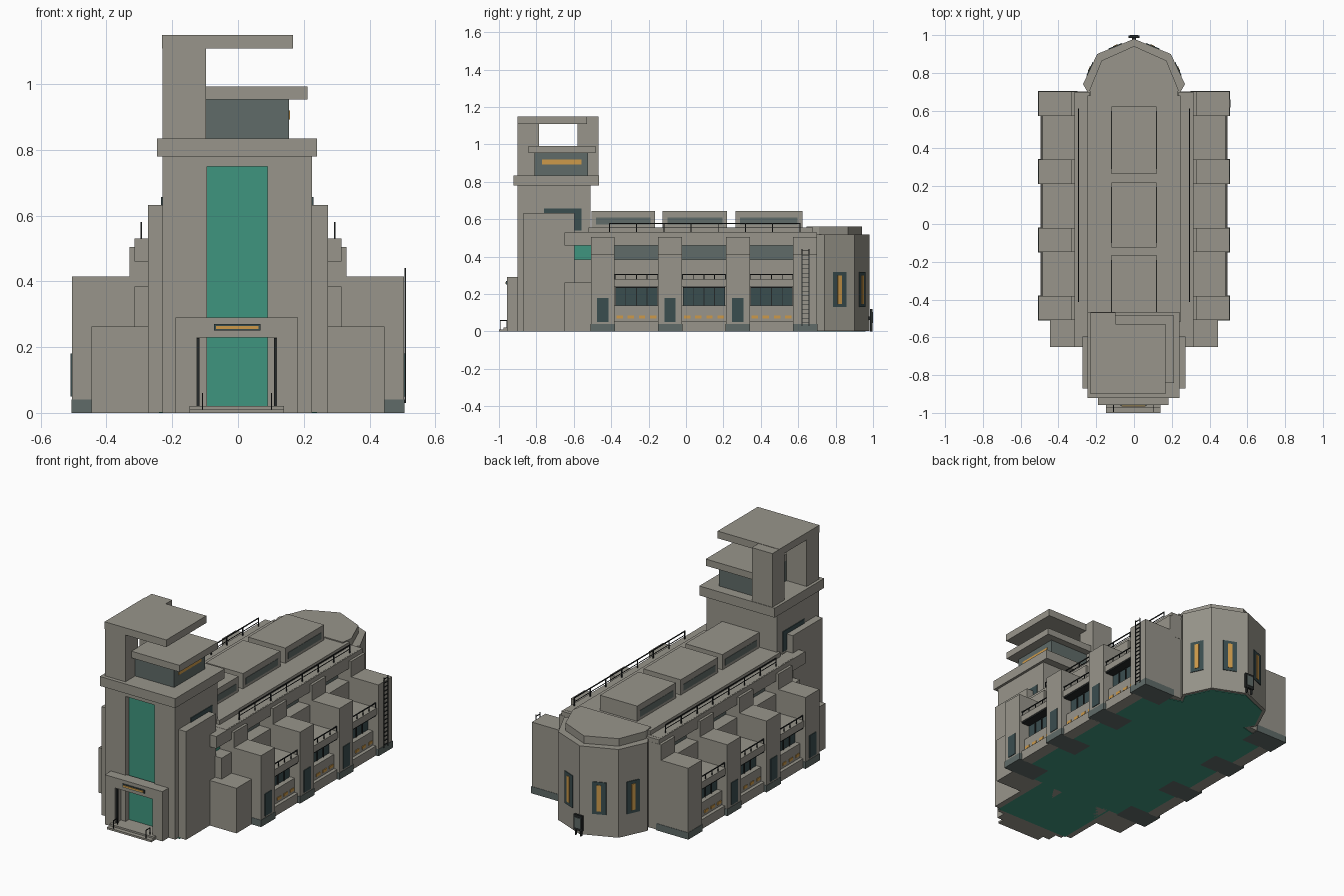
import bpy, bmesh, math
from mathutils import Matrix, Vector


def mat(name, rgb):
    m = bpy.data.materials.new(name)
    m.diffuse_color = [(c / 255 / 12.92 if c < 11 else ((c / 255 + 0.055) / 1.055) ** 2.4) for c in rgb] + [1]
    return m


STONE = mat("warm grey stone", (152, 149, 139))
SLATE = mat("slate grey", (96, 107, 104))
GLASS = mat("dark glass", (58, 77, 79))
TEAL = mat("teal interior", (63, 149, 126))
AMBER = mat("amber light", (205, 154, 74))
METAL = mat("dark metal", (36, 40, 40))


def finish(name, bm, material):
    bmesh.ops.recalc_face_normals(bm, faces=bm.faces)
    me = bpy.data.meshes.new(name)
    bm.to_mesh(me)
    bm.free()
    me.materials.append(material)
    ob = bpy.data.objects.new(name, me)
    bpy.context.collection.objects.link(ob)
    return ob


def boxes(name, material, items, both=False):
    """items: (x0, x1, y0, y1, z0, z1); both mirrors them across x = 0"""
    bm = bmesh.new()
    if both:
        items = list(items) + [(-b, -a, c, d, e, f) for a, b, c, d, e, f in items]
    for x0, x1, y0, y1, z0, z1 in items:
        m = Matrix.Translation(((x0 + x1) / 2, (y0 + y1) / 2, (z0 + z1) / 2))
        m = m @ Matrix.Diagonal((x1 - x0, y1 - y0, z1 - z0, 1))
        bmesh.ops.create_cube(bm, size=1, matrix=m)
    return finish(name, bm, material)


def prism(name, material, pts, z0, z1):
    """half outline (x > 0, front to back) mirrored and extruded upward"""
    pts = pts + [(-x, y) for x, y in reversed(pts) if x > 0]
    bm = bmesh.new()
    f = bm.faces.new([bm.verts.new((x, y, z0)) for x, y in pts])
    r = bmesh.ops.extrude_face_region(bm, geom=[f])
    bmesh.ops.translate(bm, vec=(0, 0, z1 - z0), verts=[v for v in r["geom"] if isinstance(v, bmesh.types.BMVert)])
    return finish(name, bm, material)


piers = [-0.445, -0.085, 0.277, 0.637]
bays = [-0.265, 0.096, 0.457]
B = 0.003  # walls start just above the teal floor

# --- floor and interior core
apse = [(0.235, 0.68), (0.27, 0.74), (0.195, 0.90), (0, 0.98)]
prism("interior_floor", TEAL, [(0.24, -0.88), (0.24, -0.50), (0.3, -0.50), (0.3, 0.66)] + [(0.22, 0.68), (0.25, 0.74), (0.18, 0.885), (0, 0.96)], 0, B)
boxes("bay_floor", TEAL, [(0.3, 0.42, y - 0.115, y + 0.115, 0, B) for y in bays], True)
boxes("interior_core", TEAL, [(-0.24, 0.24, -0.60, 0.68, B, 0.52)])

# --- hall walls with clerestory openings
boxes("hall_wall", STONE, [(0.24, 0.315, -0.60, 0.70, B, 0.385),
                           (0.235, 0.315, -0.65, 0.70, 0.46, 0.53),
                           (0.235, 0.315, 0.69, 0.70, B, 0.53)], True)
boxes("hall_roof", STONE, [(-0.31, 0.31, -0.55, 0.68, 0.52, 0.531), (-0.245, 0.245, -0.52, 0.68, 0.53, 0.556)])
boxes("clerestory_glass", SLATE, [(0.24, 0.243, y - 0.12, y + 0.12, 0.385, 0.46) for y in bays], True)

# --- piers stepping up along both sides
boxes("pier", STONE, [(0.30, 0.505, y - 0.064, y + 0.064, 0.04, 0.415) for y in piers] +
      [(0.24, 0.33, y - 0.064, y + 0.064, 0.38, 0.505) for y in piers], True)
boxes("pier_plinth", SLATE, [(0.30, 0.507, y - 0.066, y + 0.066, 0, 0.04) for y in piers], True)
boxes("pier_door", GLASS, [(0.504, 0.509, y - 0.03, y + 0.03, 0.05, 0.18) for y in piers[:3]], True)

# --- aisle bays with windows, balcony and lights
boxes("aisle", STONE, [(0.30, 0.43, -0.50, 0.69, B, 0.25)], True)
boxes("bay_base", STONE, [(0.42, 0.47, y - 0.12, y + 0.12, 0, 0.138) for y in bays] +
      [(0.42, 0.49, y - 0.12, y + 0.12, 0, 0.055) for y in bays], True)
boxes("balcony", STONE, [(0.30, 0.495, y - 0.12, y + 0.12, 0.24, 0.278) for y in bays], True)
boxes("bay_window", GLASS, [(0.43, 0.44, y - 0.113, y + 0.113, 0.138, 0.24) for y in bays], True)
boxes("bay_mullion", METAL, [(0.438, 0.446, y + d - 0.002, y + d + 0.002, 0.138, 0.24)
                             for y in bays for d in (-0.057, 0, 0.057)] +
      [(0.44, 0.492, y - 0.113, y + 0.113, 0.232, 0.241) for y in bays], True)
boxes("bay_light", AMBER, [(0.469, 0.474, y + d - 0.017, y + d + 0.017, 0.07, 0.086)
                           for y in bays for d in (-0.09, -0.03, 0.03, 0.09)], True)
rail = []
for y in bays:
    rail.append((0.485, 0.49, y - 0.118, y + 0.118, 0.303, 0.308))
    rail += [(0.485, 0.489, y + d - 0.002, y + d + 0.002, 0.278, 0.305) for d in (-0.115, -0.057, 0, 0.057, 0.115)]
boxes("balcony_railing", METAL, rail, True)

# --- roof railing
boxes("roof_railing", METAL, [(0.292, 0.297, -0.41, 0.61, 0.575, 0.58), (0.293, 0.296, -0.41, 0.61, 0.553, 0.556)] +
      [(0.292, 0.297, -0.41 + i * 0.1455 - 0.002, -0.41 + i * 0.1455 + 0.003, 0.53, 0.58) for i in range(8)], True)

# --- skylights
sky = [(-0.505, -0.165), (-0.125, 0.22), (0.265, 0.622)]
boxes("skylight_box", STONE, [(-0.12, 0.12, a, b, 0.55, 0.645) for a, b in sky])
boxes("skylight_glass", SLATE, [(0.118, 0.122, a + 0.025, b - 0.025, 0.572, 0.61) for a, b in sky], True)

# --- apse
prism("apse_wall", STONE, apse, B, 0.518)
prism("apse_roof", STONE, [(0.225, 0.645), (0.235, 0.71), (0.172, 0.865), (0, 0.942)], 0.51, 0.562)


def apse_plates(name, material, w, z0, z1, t):
    bm = bmesh.new()
    for (ax, ay), (bx, by) in ((apse[1], apse[2]), (apse[2], apse[3])):
        for s in (1, -1):
            c = Vector((s * (ax + bx) / 2, (ay + by) / 2, (z0 + z1) / 2))
            m = Matrix.Translation(c) @ Matrix.Rotation(math.atan2(by - ay, s * (bx - ax)), 4, 'Z')
            bmesh.ops.create_cube(bm, size=1, matrix=m @ Matrix.Diagonal((w, t, z1 - z0, 1)))
    finish(name, bm, material)


apse_plates("apse_window", GLASS, 0.078, 0.13, 0.318, 0.008)
apse_plates("apse_window_light", AMBER, 0.024, 0.148, 0.3, 0.014)

# --- small notice board behind the apse
boxes("board", METAL, [(-0.028, 0.028, 0.985, 0.997, 0.03, 0.12), (-0.02, -0.014, 0.984, 0.996, 0, 0.04),
                       (0.014, 0.02, 0.984, 0.996, 0, 0.04), (-0.01, 0.01, 0.975, 0.99, 0.06, 0.08)])
boxes("board_panel", SLATE, [(-0.02, 0.02, 0.996, 1.0, 0.045, 0.105)])

# --- front side blocks and tower flanks
boxes("front_wing", STONE, [(0.20, 0.445, -0.65, -0.50, 0, 0.263)], True)
boxes("tower_flank", STONE, [(0.20, 0.273, -0.87, -0.595, 0, 0.632)], True)

# --- tower shaft with recessed teal strip
boxes("tower_shaft", STONE, [(-0.23, -0.095, -0.90, -0.51, 0, 0.79), (0.09, 0.225, -0.90, -0.51, 0, 0.79),
                             (-0.10, 0.10, -0.84, -0.51, B, 0.79), (-0.10, 0.10, -0.90, -0.80, 0.75, 0.79)])
boxes("tower_strip", TEAL, [(-0.0955, 0.0905, -0.87, -0.83, B, 0.751)])
boxes("tower_side_window", GLASS, [(0.223, 0.229, -0.76, -0.56, 0.54, 0.657), (-0.234, -0.228, -0.76, -0.56, 0.54, 0.657)])
boxes("tower_ledge", STONE, [(-0.247, 0.24, -0.922, -0.465, 0.78, 0.835)])

# --- tower crown
boxes("crown_pier", STONE, [(-0.23, -0.097, -0.90, -0.785, 0.83, 1.135), (-0.23, -0.097, -0.58, -0.468, 0.83, 1.148)])
boxes("crown_top_slab", STONE, [(-0.231, 0.167, -0.90, -0.53, 1.108, 1.15)])
boxes("crown_mid_slab", STONE, [(-0.10, 0.212, -0.843, -0.485, 0.953, 0.992)])
boxes("lantern_glass", SLATE, [(-0.10, 0.155, -0.81, -0.525, 0.83, 0.955)])
boxes("lantern_light", AMBER, [(0.153, 0.158, -0.77, -0.56, 0.893, 0.92)])

# --- entrance portal, sign bar, steps and rails
boxes("portal", STONE, [(-0.19, -0.125, -0.957, -0.89, 0, 0.24), (0.117, 0.182, -0.957, -0.89, 0, 0.24),
                        (-0.19, 0.182, -0.957, -0.89, 0.23, 0.29)])
boxes("portal_post", METAL, [(-0.125, -0.117, -0.945, -0.935, 0.02, 0.228), (0.109, 0.117, -0.945, -0.935, 0.02, 0.228)])
boxes("sign_bar", GLASS, [(-0.073, 0.068, -0.962, -0.955, 0.25, 0.27)])
boxes("sign_light", AMBER, [(-0.067, 0.062, -0.966, -0.96, 0.255, 0.265)])
boxes("step", STONE, [(-0.147, 0.14, -1.0, -0.95, 0, 0.011), (-0.147, 0.14, -0.975, -0.87, 0, 0.021)])
hand = []
for x in (-0.108, 0.102):
    hand += [(x - 0.002, x + 0.002, y, y + 0.004, 0.005, 0.06) for y in (-0.995, -0.96)]
    hand.append((x - 0.002, x + 0.002, -0.995, -0.956, 0.056, 0.06))
boxes("step_handrail", METAL, hand)

# --- service ladder on the rear right pier
boxes("ladder", METAL, [(0.506, 0.511, y, y + 0.004, 0.03, 0.44) for y in (0.618, 0.655)] +
      [(0.506, 0.51, 0.618, 0.659, 0.045 + i * 0.024, 0.049 + i * 0.024) for i in range(17)])
